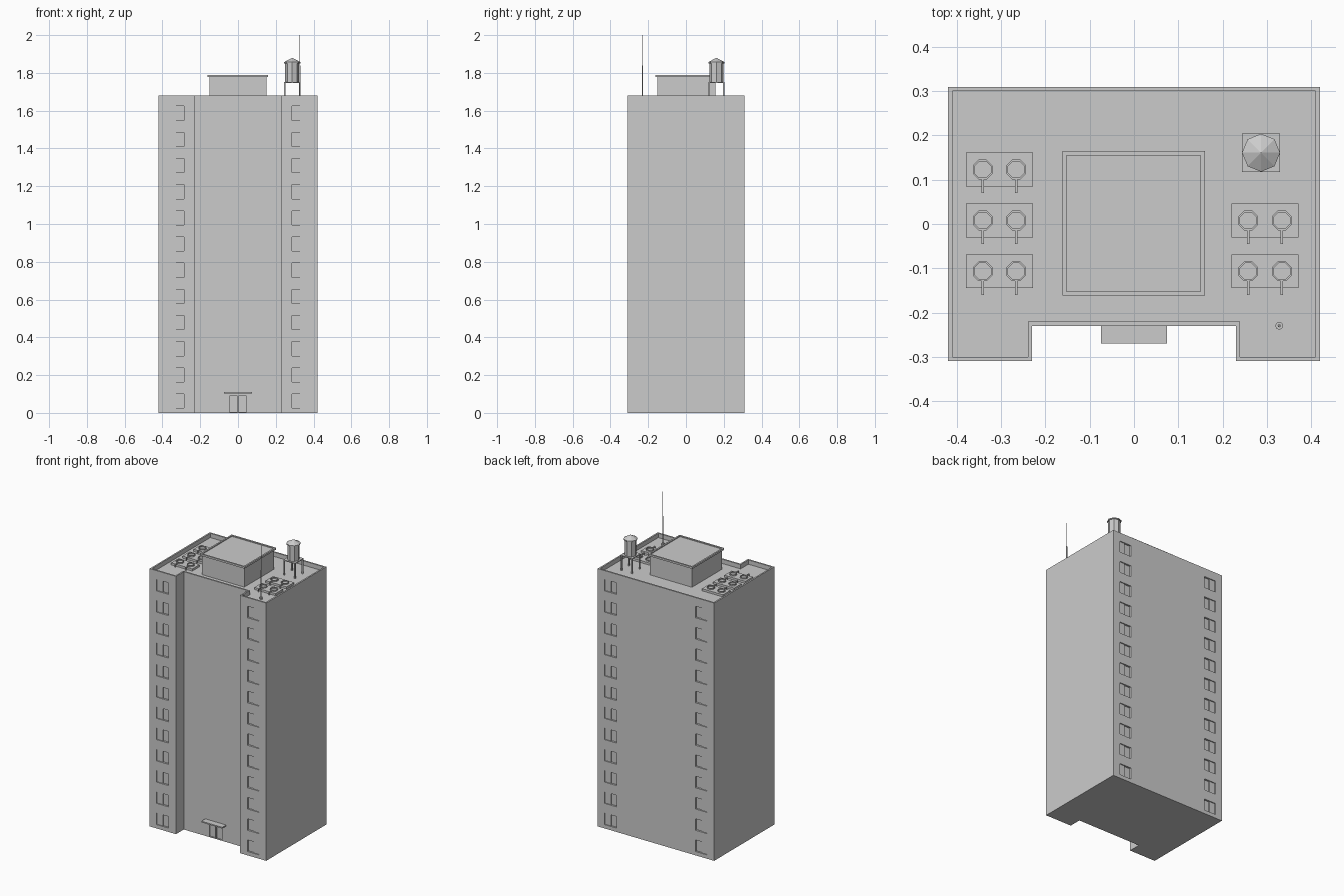
import bpy, bmesh, math

if "Cube" in bpy.data.objects:
    bpy.data.objects.remove(bpy.data.objects["Cube"])

ROOF, TOP = 1.652, 1.68


def add_prism(bm, pts, z0, z1):
    """Extrude a plan outline between two heights."""
    lo = [bm.verts.new((x, y, z0)) for x, y in pts]
    hi = [bm.verts.new((x, y, z1)) for x, y in pts]
    bm.faces.new(lo)
    bm.faces.new(hi)
    n = len(pts)
    for i in range(n):
        j = (i + 1) % n
        bm.faces.new((lo[i], lo[j], hi[j], hi[i]))


def rect(x0, x1, y0, y1):
    return [(x0, y0), (x1, y0), (x1, y1), (x0, y1)]


def ngon(cx, cy, r, n=8, turn=0.0):
    return [(cx + r * math.cos(turn + 2 * math.pi * i / n),
             cy + r * math.sin(turn + 2 * math.pi * i / n)) for i in range(n)]


def finish(bm, name):
    bmesh.ops.recalc_face_normals(bm, faces=bm.faces)
    me = bpy.data.meshes.new(name)
    bm.to_mesh(me)
    bm.free()
    ob = bpy.data.objects.new(name, me)
    bpy.context.collection.objects.link(ob)
    return ob


def build(name, *solids):
    bm = bmesh.new()
    for s in solids:
        add_prism(bm, *s)
    return finish(bm, name)


def cut(ob, cutter):
    cutter.hide_render = True
    cutter.hide_viewport = True
    cutter.display_type = 'WIRE'
    mod = ob.modifiers.new("cut", 'BOOLEAN')
    mod.operation = 'DIFFERENCE'
    mod.solver = 'EXACT'
    mod.object = cutter


def footprint(i):
    """Tower plan with front notch, inset by i."""
    w, d, n, f = 0.42 - i, 0.31 - i, 0.23 + i, -0.23 + i
    return [(-w, -d), (-n, -d), (-n, f), (n, f), (n, -d), (w, -d), (w, d), (-w, d)]


# Tower with sunken roof, stepped windows and door recesses
tower = build("tower", (footprint(0), 0, TOP))
cuts = [(footprint(0.01), ROOF, TOP + 0.05)]
for floor in range(12):
    z = 0.025 + 0.1385 * floor
    for sx in (-1, 1):
        for sy in (-1, 1):
            plan = [(0.37, 0.33), (0.37, 0.304), (0.328, 0.304),
                    (0.328, 0.298), (0.285, 0.298), (0.285, 0.33)]
            cuts.append(([(sx * x, sy * y) for x, y in plan], z, z + 0.075))
for x0, x1 in ((-0.045, -0.003), (0.003, 0.045)):
    cuts.append((rect(x0, x1, -0.25, -0.222), 0.004, 0.09))
cut(tower, build("recess_cutter", *cuts))

# Entrance canopy
build("entrance_canopy", (rect(-0.075, 0.075, -0.27, -0.228), 0.103, 0.111))

# Roof penthouse with rimmed cap
build("penthouse", (rect(-0.152, 0.152, -0.152, 0.155), ROOF - 0.002, 1.783))
cap = build("penthouse_cap", (rect(-0.162, 0.16, -0.162, 0.165), 1.778, 1.79))
cut(cap, build("cap_cutter", (rect(-0.152, 0.15, -0.152, 0.155), 1.784, 1.85)))

# Air conditioners: box, octagonal fan rims and ducts
for cx, rows in ((-0.304, (0.123, 0.008, -0.107)), (0.296, (0.008, -0.107))):
    for cy in rows:
        build("air_conditioner",
              (rect(cx - 0.076, cx + 0.076, cy - 0.038, cy + 0.038), ROOF - 0.002, ROOF + 0.014))
        for fx in (cx - 0.038, cx + 0.038):
            bm = bmesh.new()
            t = math.pi / 8
            rings = [[bm.verts.new((x, y, z)) for x, y in ngon(fx, cy, r, 8, t)]
                     for r, z in ((0.024, ROOF + 0.013), (0.024, ROOF + 0.022),
                                  (0.020, ROOF + 0.022), (0.020, ROOF + 0.015))]
            for a, b in zip(rings, rings[1:]):
                for i in range(8):
                    j = (i + 1) % 8
                    bm.faces.new((a[i], a[j], b[j], b[i]))
            bm.faces.new(rings[-1])
            bm.faces.new(rings[0])
            finish(bm, "fan")
            build("duct",
                  (rect(fx - 0.003, fx + 0.003, cy - 0.053, cy - 0.022), ROOF + 0.013, ROOF + 0.02),
                  (rect(fx - 0.003, fx + 0.003, cy - 0.053, cy - 0.047), ROOF - 0.002, ROOF + 0.013))

# Water tank on four legs
TX, TY = 0.287, 0.161
build("tank_legs", *[(rect(TX + sx * 0.039 - 0.004, TX + sx * 0.039 + 0.004,
                           TY + sy * 0.039 - 0.004, TY + sy * 0.039 + 0.004), ROOF - 0.002, 1.748)
                     for sx in (-1, 1) for sy in (-1, 1)])
build("tank_platform", (rect(TX - 0.043, TX + 0.043, TY - 0.043, TY + 0.043), 1.746, 1.752))
build("tank", (ngon(TX, TY, 0.037), 1.75, 1.852))
bm = bmesh.new()
add_prism(bm, ngon(TX, TY, 0.043), 1.85, 1.857)
bm.faces.ensure_lookup_table()
bmesh.ops.poke(bm, faces=[bm.faces[1]], offset=0)
bm.verts.ensure_lookup_table()
bm.verts[-1].co.z = 1.88
finish(bm, "tank_roof")

# Antenna mast
AX, AY = 0.328, -0.23
build("antenna",
      (ngon(AX, AY, 0.009), ROOF - 0.002, ROOF + 0.012),
      (ngon(AX, AY, 0.0035), ROOF + 0.01, 1.84),
      (ngon(AX, AY, 0.0015), 1.838, 2.0))
